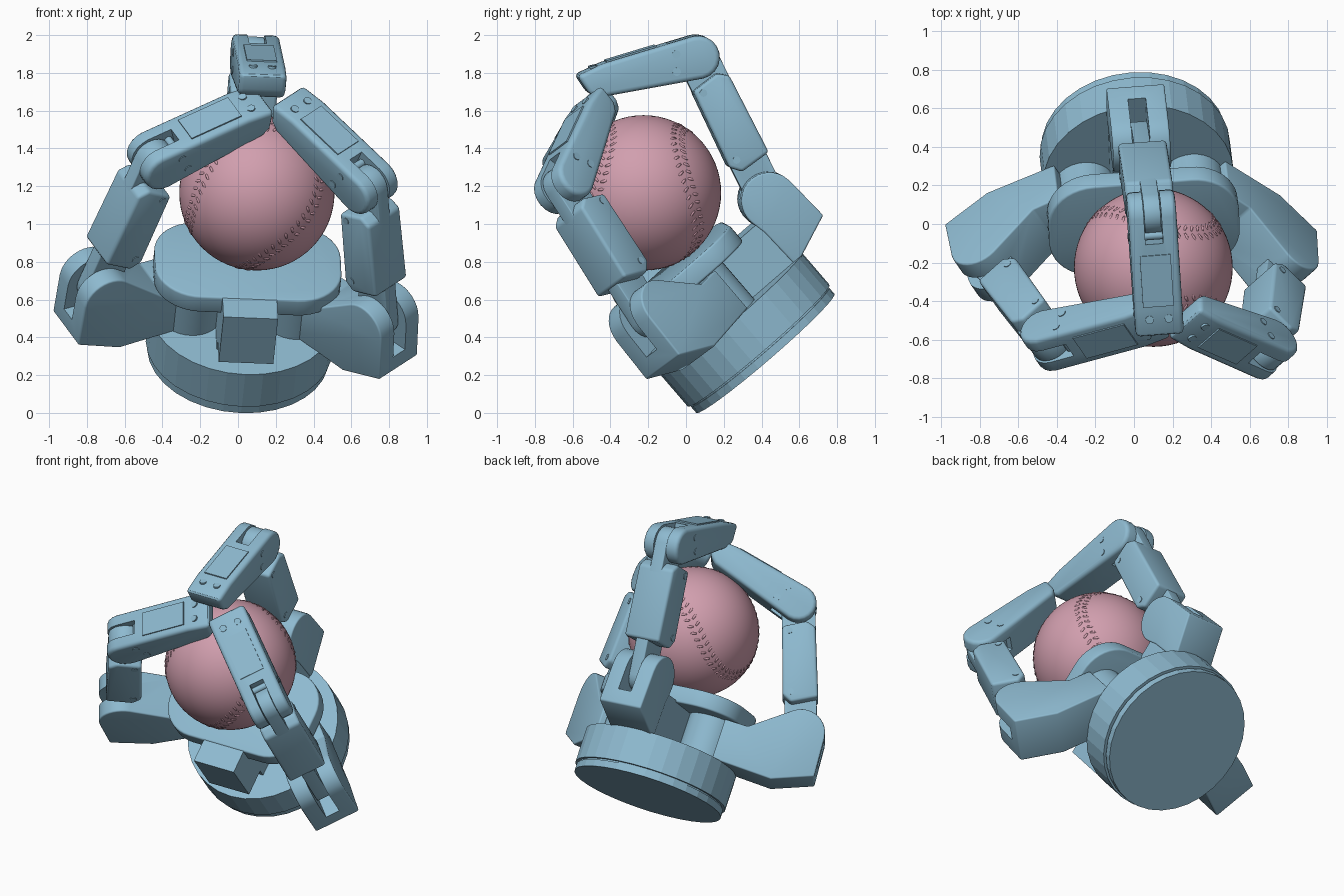
import bpy, bmesh, math
from mathutils import Vector, Matrix

cube = bpy.data.objects.get("Cube")
if cube:
    bpy.data.objects.remove(cube)


def material(name, rgb):
    m = bpy.data.materials.new(name)
    m.use_nodes = True
    m.diffuse_color = (*rgb, 1)
    m.node_tree.nodes["Principled BSDF"].inputs["Base Color"].default_value = (*rgb, 1)
    return m


BLUE = material("steel blue", (0.27, 0.49, 0.63))
PINK = material("dusty pink", (0.64, 0.345, 0.425))

# Tilted frame of the hand: W is the base axis, U runs across, V runs to the back
W = Vector((0.08, -0.65, 0.755)).normalized()
U = Vector((1, 0.077, -0.04))
U = (U - W * U.dot(W)).normalized()
V = W.cross(U)
BASE = Vector((0, 0.42, 0.315))


def place(u, v, w):
    return BASE + U * u + V * v + W * w


def finish(bm, name, mat, bevel=0, cutter=None, smooth=32):
    bmesh.ops.recalc_face_normals(bm, faces=bm.faces)
    me = bpy.data.meshes.new(name)
    bm.to_mesh(me)
    bm.free()
    me.materials.append(mat)
    ob = bpy.data.objects.new(name, me)
    bpy.context.collection.objects.link(ob)
    bpy.ops.object.select_all(action="DESELECT")
    ob.select_set(True)
    bpy.context.view_layer.objects.active = ob
    if bevel:
        b = ob.modifiers.new("soft_edges", "BEVEL")
        b.width, b.segments, b.limit_method = bevel, 3, "ANGLE"
        b.angle_limit = math.radians(35)
        bpy.ops.object.modifier_apply(modifier=b.name)
    if cutter:
        c = ob.modifiers.new("slot", "BOOLEAN")
        c.operation, c.object, c.solver = "DIFFERENCE", cutter, "EXACT"
        bpy.ops.object.modifier_apply(modifier=c.name)
        bpy.data.objects.remove(cutter)
    bpy.ops.object.shade_smooth_by_angle(angle=math.radians(smooth))
    return ob


def prism(name, outline, place3, lo, hi, bevel=0, cutter=None, smooth=32):
    """Extrude a flat outline from lo to hi; place3 maps (a, b, depth) to the world."""
    bm = bmesh.new()
    rings = [[bm.verts.new(place3(a, b, d)) for a, b in outline] for d in (lo, hi)]
    bm.faces.new(rings[0])
    bm.faces.new(rings[1])
    n = len(outline)
    for i in range(n):
        j = (i + 1) % n
        bm.faces.new((rings[0][i], rings[0][j], rings[1][j], rings[1][i]))
    return finish(bm, name, BLUE, bevel, cutter, smooth)


def arc(cx, cy, r, start, end, n=10):
    steps = [math.radians(start + (end - start) * i / n) for i in range(n + 1)]
    return [(cx + r * math.cos(t), cy + r * math.sin(t)) for t in steps]


def box(x0, x1, y0, y1):
    return [(x0, y0), (x1, y0), (x1, y1), (x0, y1)]


def disc(name, r, lo, hi, cx=0, cy=0, smooth=5):
    prism(name, arc(cx, cy, r, 0, 348.75, 31), place, lo, hi, smooth=smooth)


# Base drum, faceted, with a groove near its foot
disc("base_foot", 0.483, 0, 0.045)
disc("base_groove", 0.475, 0.04, 0.06)
disc("base_drum", 0.495, 0.055, 0.28)

# Palm: rounded plate, the pedestal beneath it and its front block
R = 0.24
palm = (arc(0.495 - R, 0.29 - R, R, 0, 90) + arc(R - 0.495, 0.29 - R, R, 90, 180)
        + arc(R - 0.495, R - 0.32, R, 180, 270) + arc(0.495 - R, R - 0.32, R, 270, 360))
prism("palm_plate", palm, place, 0.55, 0.66, 0.012)
prism("palm_pedestal", box(-0.145, 0.145, -0.3, 0.45), place, 0.27, 0.56)
prism("palm_block", box(-0.145, 0.145, -0.47, -0.25), place, 0.34, 0.655)


def finger(label, root, out, elbow, tip, shoulder):
    """root: knuckle in the palm plane; out: outward direction; elbow, tip: (reach, height);
    shoulder: inner outline of the knuckle housing, from its top down to the base."""
    e = Vector(out).normalized()
    knuckle = Vector((0, 0.61))
    elbow, tip = Vector(elbow), Vector(tip)

    def plane(s, w, h):
        return place(root[0] + e.x * s - e.y * h, root[1] + e.y * s + e.x * h, w)

    def along(start, end):
        a = (end - start).normalized()
        n = Vector((a.y, -a.x))

        def f(d, t, h):
            p = start + a * d + n * t
            return plane(p.x, p.y, h)
        return f, (end - start).length

    # Knuckle housing with its arm, slotted for the lower link
    slot = prism("slot_cutter", box(-0.11, 0.3, 0.46, 0.9), plane, -0.046, 0.046)
    side = ([(-0.09, 0.265), (0.165, 0.365), (0.15, 0.62)]
            + arc(0, 0.61, 0.15, 20, 125) + shoulder)
    prism(label + "_knuckle_housing", side, plane, -0.15, 0.15, 0.01, slot)

    # Lower link: thin tongue reaching both joints, with a box shell around it
    lower, length = along(knuckle, elbow)
    tongue = arc(0, 0, 0.1, 90, 270) + arc(length, 0, 0.107, -90, 90)
    prism(label + "_tongue", tongue, lower, -0.043, 0.043, 0.006)
    shell = [(0.2, -0.06), (0.25, -0.112), (length - 0.15, -0.105),
             (length - 0.12, 0.05), (length - 0.16, 0.105), (0.23, 0.112)]
    prism(label + "_lower_shell", shell, lower, -0.125, 0.125, 0.018)

    # Upper link: rounded at the elbow, slotted, thinning to a slanted tip
    upper, reach = along(elbow, tip)
    slot = prism("slot_cutter", box(-0.2, 0.14, -0.2, 0.2), upper, -0.046, 0.046)
    side = arc(0, 0, 0.115, 90, 270) + [(reach - 0.06, -0.08), (reach - 0.01, -0.05),
                                        (reach + 0.03, 0.06), (reach - 0.12, 0.09)]
    prism(label + "_upper_link", side, upper, -0.125, 0.125, 0.025, slot)
    cover = [(0.2, 0.08), (reach - 0.14, 0.08), (reach - 0.14, 0.099), (0.2, 0.113)]
    prism(label + "_pad_cover", cover, upper, -0.08, 0.08)

    # Screw heads on the sides and near the tip
    for i, (d, t) in enumerate([(0.11, 0.045), (0.13, -0.045)]):
        prism(f"{label}_upper_screw_{i}", arc(d, t, 0.022, 0, 330, 11), upper, -0.129, 0.129)
    for i, d in enumerate([0.27, length - 0.18]):
        prism(f"{label}_lower_screw_{i}", arc(d, -0.06, 0.02, 0, 330, 11), lower, -0.129, 0.129)
    for i, h in enumerate([-0.05, 0.05]):
        prism(f"{label}_tip_screw_{i}", arc(reach - 0.07, h, 0.022, 0, 330, 11),
              lambda d, hh, t: upper(d, t, hh), 0.05, 0.088)


arm = [(-0.33, 0.545), (-0.48, 0.545), (-0.48, 0.28)]
post = arc(0, 0.61, 0.15, 140, 190, 4) + [(-0.13, 0.5), (-0.12, 0.27)]
finger("right_finger", (-0.805, -0.205), (-0.905, -0.425), (-0.275, 1.405), (-0.89, 1.575), arm)
finger("left_finger", (0.69, -0.37), (0.71, -0.70), (-0.172, 1.42), (-0.77, 1.60), arm)
finger("back_finger", (0, 0.54), (0, 1), (0.21, 1.43), (-0.34, 1.71), post)

# Swivel hubs of the two spreading fingers
for label, x in (("right", -0.28), ("left", 0.28)):
    disc(label + "_swivel_hub", 0.165, 0.275, 0.555, x, -0.03, smooth=32)

# Ball
CENTRE, RADIUS = Vector((0.10, -0.225, 1.165)), 0.411
bm = bmesh.new()
bmesh.ops.create_uvsphere(bm, u_segments=64, v_segments=32, radius=RADIUS,
                          matrix=Matrix.Translation(CENTRE))
finish(bm, "ball", PINK)

# Ball stitching: paired raised stitches along the seam
LOBE, WAIST = Vector((0, -1, 0)), Vector((-0.6, 0, -0.8))
SIDE = WAIST.cross(LOBE)


def seam(t):
    a, b = 0.72, 0.28
    x = a * math.cos(t) + b * math.cos(3 * t)
    y = a * math.sin(t) - b * math.sin(3 * t)
    z = 2 * math.sqrt(a * b) * math.sin(2 * t)
    return ((LOBE * (x - y) + SIDE * (x + y)) / math.sqrt(2) + WAIST * z).normalized()


bm = bmesh.new()
COUNT = 100
for i in range(COUNT):
    t = math.tau * i / COUNT
    n = seam(t)
    tangent = (seam(t + 0.01) - n).normalized()
    across = n.cross(tangent)
    for s in (-1, 1):
        long = (across * s + tangent * 0.5).normalized()
        axes = Matrix((long, n.cross(long), n)).transposed().to_4x4()
        spot = (n + across * s * 0.06).normalized() * (RADIUS - 0.002)
        bmesh.ops.create_icosphere(
            bm, subdivisions=1, radius=1,
            matrix=Matrix.Translation(CENTRE + spot) @ axes @ Matrix.Diagonal((0.024, 0.009, 0.006, 1)))
finish(bm, "ball_stitches", PINK, smooth=60)
